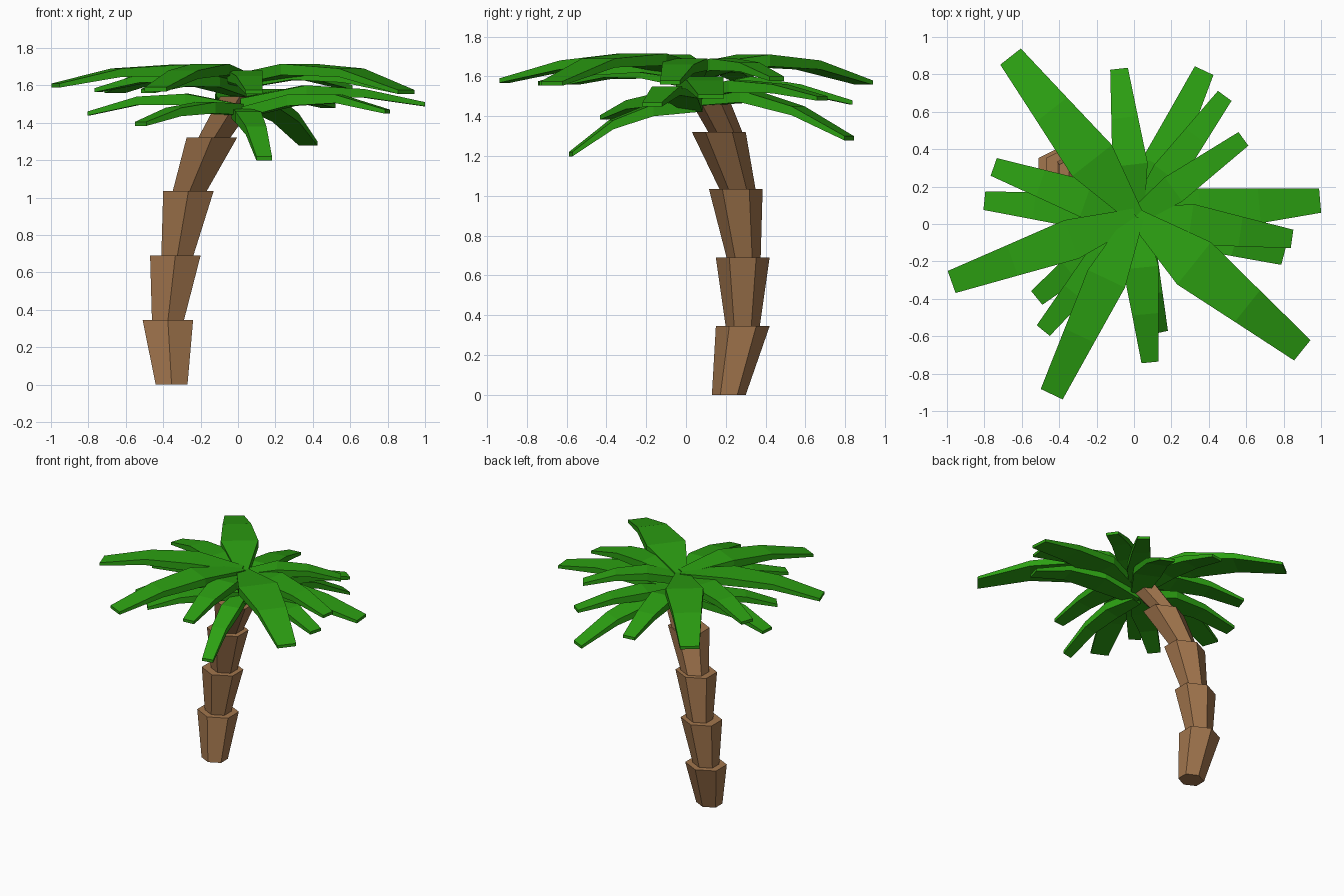
import bpy, bmesh, math
from mathutils import Vector


def material(name, rgb):
    m = bpy.data.materials.new(name)
    m.diffuse_color = (*rgb, 1)
    return m


BARK = material("bark", (0.36, 0.18, 0.075))
LEAF = material("leaf", (0.025, 0.35, 0.006))


def loft(name, rings, mat):
    """Join equal-length point rings into one closed, flat-shaded solid."""
    bm = bmesh.new()
    loops = [[bm.verts.new(p) for p in ring] for ring in rings]
    n = len(loops[0])
    for a, b in zip(loops, loops[1:]):
        for i in range(n):
            j = (i + 1) % n
            bm.faces.new((a[i], a[j], b[j], b[i]))
    bm.faces.new(loops[0])
    bm.faces.new(loops[-1])
    bmesh.ops.recalc_face_normals(bm, faces=bm.faces)
    mesh = bpy.data.meshes.new(name)
    bm.to_mesh(mesh)
    bm.free()
    mesh.materials.append(mat)
    ob = bpy.data.objects.new(name, mesh)
    bpy.context.collection.objects.link(ob)


def hexagon(x, y, z, half):
    # corners point along y, flat sides along x
    out = []
    for k in range(6):
        a = math.radians(30 + 60 * k)
        out.append((x + half / 0.866 * math.cos(a), y + half * math.sin(a), z))
    return out


# Trunk: flared hexagonal segments stacked along a lean (bottom x, y, z, half width / top)
segments = [
    ((-.355, .215, 0, .085), (-.375, .285, .345, .135)),
    ((-.375, .285, .34, .085), (-.335, .285, .69, .135)),
    ((-.325, .29, .685, .085), (-.265, .25, 1.035, .135)),
    ((-.26, .26, 1.03, .09), (-.14, .165, 1.32, .135)),
    ((-.13, .20, 1.315, .085), (.01, .09, 1.54, .105)),
]
for i, (lo, hi) in enumerate(segments):
    loft(f"trunk_segment_{i + 1}", [hexagon(*lo), hexagon(*hi)], BARK)


def frond(name, tip, zs, wide, end):
    """Arched slab from the crown to tip; zs are top heights along its length."""
    base, tip = Vector((.01, .04)), Vector(tip)
    d = (tip - base).normalized()
    side = Vector((-d.y, d.x))
    rings = []
    for t, z, w, h in zip((0, .35, .67, 1), zs, (.09, wide, wide * .5 + end * .5, end),
                          (.06, .06, .045, .022)):
        p = base.lerp(tip, t)
        l, r = p + side * w / 2, p - side * w / 2
        rings.append([(*l, z), (*r, z), (*r, z - h), (*l, z - h)])
    loft(name, rings, LEAF)


# Fronds: tip position, heights, widest width, tip width
fronds = [
    # upper layer
    ((-.66, .895), (1.66, 1.71, 1.68, 1.58), .27, .14),
    ((-.975, -.31), (1.67, 1.71, 1.69, 1.61), .22, .125),
    ((-.44, -.91), (1.67, 1.715, 1.68, 1.59), .22, .13),
    ((.9, -.675), (1.66, 1.715, 1.69, 1.575), .29, .14),
    ((.085, -.74), (1.64, 1.68, 1.65, 1.575), .19, .09),
    ((.845, -.08), (1.64, 1.69, 1.66, 1.58), .22, .10),
    ((.585, .455), (1.64, 1.69, 1.67, 1.60), .16, .09),
    ((-.75, .305), (1.64, 1.68, 1.66, 1.585), .20, .10),
    # middle layer
    ((.995, .125), (1.53, 1.60, 1.58, 1.51), .24, .13),
    ((-.08, .83), (1.54, 1.60, 1.56, 1.48), .19, .095),
    ((.485, .685), (1.54, 1.58, 1.56, 1.50), .17, .09),
    ((-.485, -.57), (1.60, 1.65, 1.64, 1.58), .17, .09),
    # lower drooping layer
    ((.375, .82), (1.51, 1.53, 1.45, 1.30), .20, .11),
    ((.80, -.17), (1.48, 1.55, 1.55, 1.47), .19, .10),
    ((-.80, .125), (1.50, 1.555, 1.54, 1.46), .19, .10),
    ((-.52, -.395), (1.50, 1.51, 1.48, 1.405), .17, .095),
    ((.14, -.58), (1.48, 1.46, 1.38, 1.22), .14, .085),
]
for i, f in enumerate(fronds):
    frond(f"palm_frond_{i + 1}", *f)
